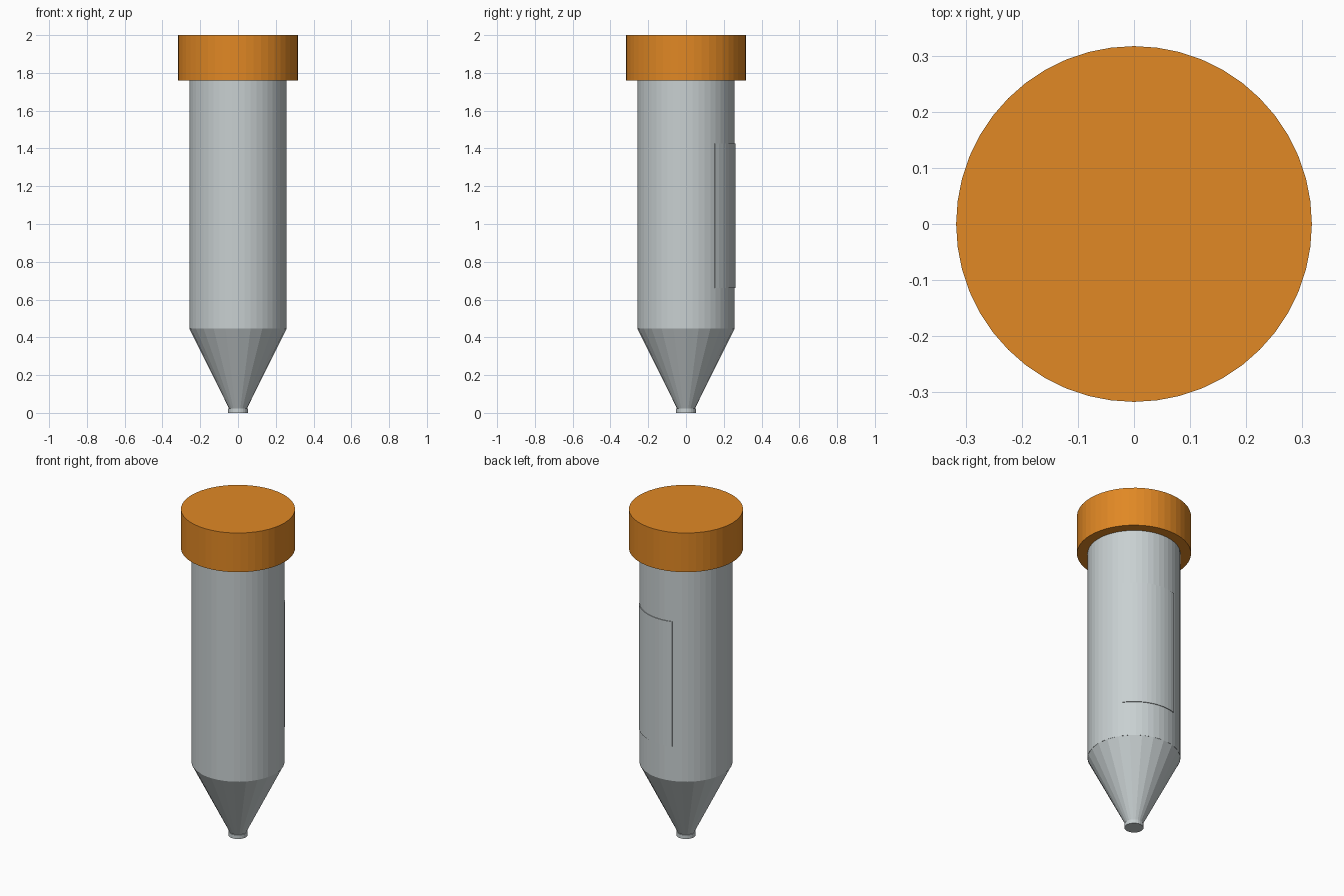
import bpy, bmesh, math

if "Cube" in bpy.data.objects:
    bpy.data.objects.remove(bpy.data.objects["Cube"])


def material(name, rgb):
    m = bpy.data.materials.new(name)
    m.diffuse_color = (*rgb, 1)
    m.use_nodes = True
    m.node_tree.nodes["Principled BSDF"].inputs["Base Color"].default_value = m.diffuse_color
    return m


grey = material("pale grey", (0.58, 0.63, 0.64))
orange = material("orange", (0.75, 0.246, 0.018))


def frustum(name, r_low, r_high, z_low, z_high, sides, mat):
    bpy.ops.mesh.primitive_cone_add(vertices=sides, radius1=r_low, radius2=r_high,
                                    depth=z_high - z_low,
                                    location=(0, 0, (z_low + z_high) / 2))
    ob = bpy.context.object
    ob.name = name
    ob.data.materials.append(mat)
    return ob


def curved_plate(name, r_in, r_out, z_low, z_high, a_start, a_end, steps, mat):
    # a thin rectangular profile swept part way round the z axis
    bm = bmesh.new()
    rings = []
    for i in range(steps + 1):
        a = math.radians(a_start + (a_end - a_start) * i / steps)
        rings.append([bm.verts.new((r * math.cos(a), r * math.sin(a), z))
                      for r, z in ((r_in, z_low), (r_out, z_low), (r_out, z_high), (r_in, z_high))])
    for p, q in zip(rings, rings[1:]):
        for k in range(4):
            n = (k + 1) % 4
            bm.faces.new((p[k], q[k], q[n], p[n]))
    bm.faces.new(rings[0])
    bm.faces.new(rings[-1][::-1])
    bmesh.ops.recalc_face_normals(bm, faces=bm.faces)
    me = bpy.data.meshes.new(name)
    bm.to_mesh(me)
    bm.free()
    ob = bpy.data.objects.new(name, me)
    bpy.context.collection.objects.link(ob)
    me.materials.append(mat)
    return ob


# Tube: blunt tip, tapered end and straight barrel
frustum("tip", 0.053, 0.053, 0.0, 0.024, 24, grey)
frustum("tapered_end", 0.043, 0.258, 0.015, 0.447, 24, grey)
frustum("barrel", 0.258, 0.258, 0.447, 1.80, 48, grey)

# Label panel wrapped round the back right of the barrel
curved_plate("label_panel", 0.254, 0.262, 0.66, 1.425, 36, 108, 12, grey)

# Screw cap
frustum("cap", 0.317, 0.317, 1.76, 2.0, 48, orange)
